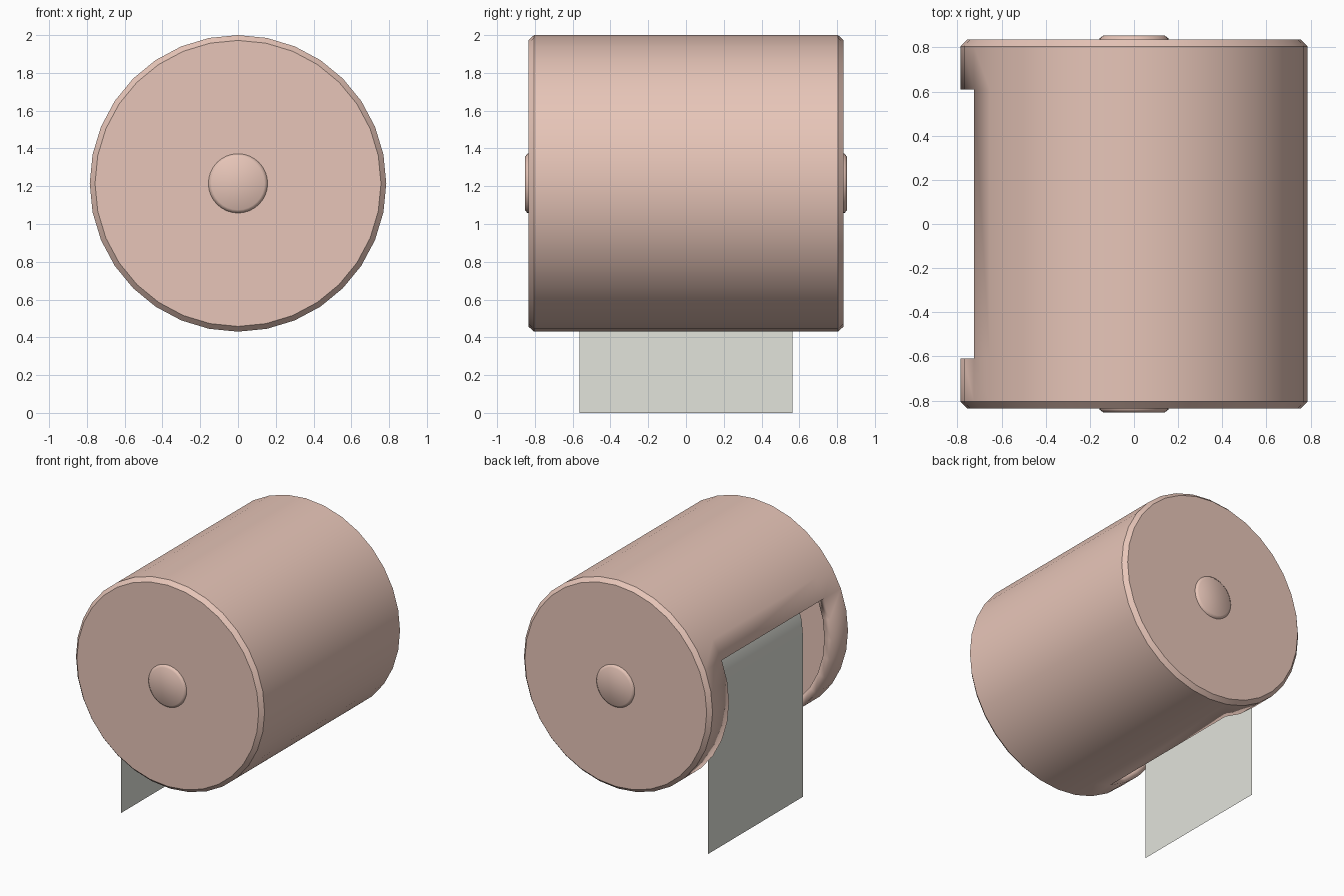
import bpy, bmesh, math

if "Cube" in bpy.data.objects:
    bpy.data.objects.remove(bpy.data.objects["Cube"])

SEG = 32
CZ = 1.215  # height of the roll axis


def material(name, rgb):
    m = bpy.data.materials.new(name)
    m.diffuse_color = (*rgb, 1)
    m.use_nodes = True
    m.node_tree.nodes["Principled BSDF"].inputs["Base Color"].default_value = m.diffuse_color
    return m


SALMON = material("salmon_plastic", (0.80, 0.56, 0.48))
PAPER = material("paper", (0.76, 0.77, 0.71))


def finish(name, bm, mat, angle=30):
    me = bpy.data.meshes.new(name)
    bm.to_mesh(me)
    bm.free()
    me.materials.append(mat)
    ob = bpy.data.objects.new(name, me)
    bpy.context.collection.objects.link(ob)
    bpy.ops.object.select_all(action='DESELECT')
    ob.select_set(True)
    bpy.context.view_layer.objects.active = ob
    bpy.ops.object.shade_smooth_by_angle(angle=math.radians(angle))
    return ob


def lathe(profile, caps=(True, True), skip=()):
    """Spin (radius, y) points round the roll axis; skip holds (span, side) pairs left open."""
    bm = bmesh.new()
    rings = []
    for r, y in profile:
        angles = [2 * math.pi * k / SEG for k in range(SEG)]
        rings.append([bm.verts.new((r * math.cos(a), y, CZ + r * math.sin(a))) for a in angles])
    for i, (p, q) in enumerate(zip(rings, rings[1:])):
        for k in range(SEG):
            if (i, k) not in skip:
                n = (k + 1) % SEG
                bm.faces.new((p[k], q[k], q[n], p[n]))
    if caps[0]:
        bm.faces.new(rings[0])
    if caps[1]:
        bm.faces.new(rings[-1][::-1])
    return bm


# Drum housing: chamfered shell with an opening on the lower left
half = [(0.785, 0.61), (0.785, 0.805), (0.757, 0.835)]
profile = [(r, -y) for r, y in reversed(half)] + half
opening = {(2, k) for k in range(14, 22)}
housing = finish("housing", lathe(profile, skip=opening), SALMON)
shell = housing.modifiers.new("wall", 'SOLIDIFY')
shell.thickness = 0.06
shell.offset = -1

# End buttons
for side, label in ((-1, "front"), (1, "back")):
    pts = [(0.157, 0.82), (0.157, 0.84), (0.14, 0.853)]
    pts = [(r, side * y) for r, y in pts]
    if side < 0:
        pts.reverse()
    finish(label + "_button", lathe(pts, caps=(side < 0, side > 0)), SALMON, 60)

# Spindle through the roll
finish("spindle", lathe([(0.157, -0.77), (0.157, 0.77)]), SALMON)

# Paper roll with a hollow core
ri, ro, w = 0.2, 0.578, 0.565
roll = lathe([(ri, -w), (ro, -w), (ro, w), (ri, w), (ri, -w)], caps=(False, False))
bmesh.ops.remove_doubles(roll, verts=roll.verts, dist=1e-5)
finish("paper_roll", roll, PAPER)

# Loose sheet hanging from the roll's tangent
bm = bmesh.new()
bm.faces.new([bm.verts.new((-ro, y, z)) for y, z in ((w, 0), (-w, 0), (-w, CZ), (w, CZ))])
finish("hanging_sheet", bm, PAPER)
